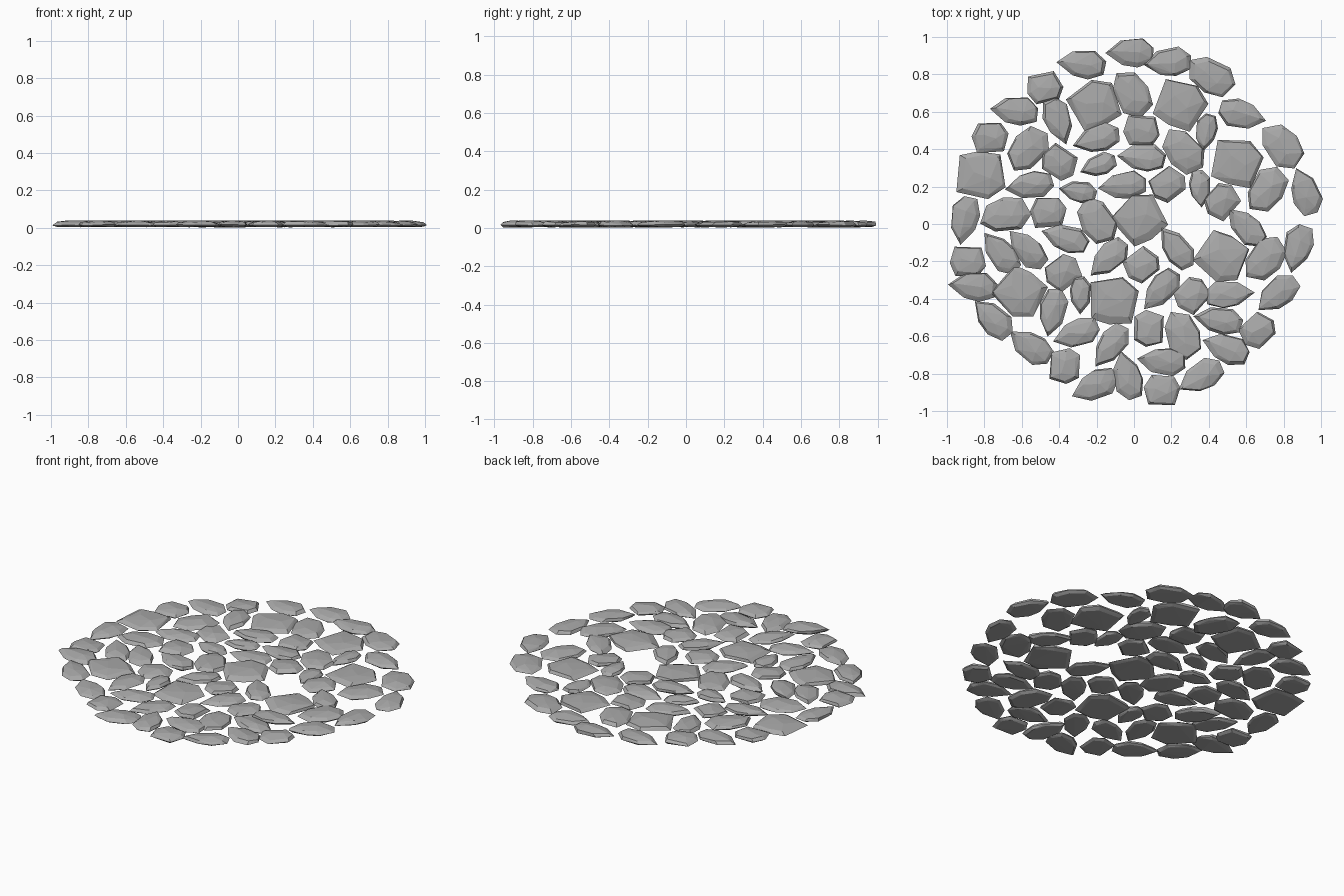
import bpy
import bmesh
import random
from math import radians, cos, sin
from mathutils import Vector

random.seed(7)

default_cube = bpy.data.objects.get("Cube")
if default_cube:
    bpy.data.objects.remove(default_cube, do_unlink=True)


def make_material(name, colour):
    material = bpy.data.materials.new(name)
    material.use_nodes = True
    material.diffuse_color = colour
    shader = material.node_tree.nodes["Principled BSDF"]
    shader.inputs["Base Color"].default_value = colour
    shader.inputs["Roughness"].default_value = 0.9
    return material


stone_grey = make_material("stone grey", (0.4, 0.4, 0.4, 1))

# Outlines of the stone kinds, in half lengths and half widths
SLAB = [(-1, -.7), (-.85, .85), (-.1, 1), (.8, .9), (1, -.5), (.3, -1)]
LEAF = [(-1, -.35), (-.4, .65), (.2, 1), (.85, .8), (1, -.1), (.6, -.9), (-.3, -1)]
OVAL = [(-1, -.2), (-.65, .75), (.1, 1), (.8, .7), (1, -.3), (.5, -1), (-.5, -.85)]
CHUNK = [(-1, .1), (-.65, .95), (.6, 1), (1, .3), (.75, -.9), (-.7, -1)]

# Where each stone lies: x, y and turn in degrees
slabs = [(-.82, .26, 0), (-.21, .64, 25), (.25, .64, -25), (.55, .33, -15),
         (.03, .03, 35), (.47, -.18, -30), (-.61, -.37, -35), (-.11, -.41, -5)]

outer_leaves = [(-.28, .85, 5), (-.02, .91, 10), (.18, .86, 15), (-.64, .6, 5),
                (.58, .59, 175), (.91, .17, -60), (-.9, .02, 90), (-.86, -.34, 5),
                (-.76, -.51, -35), (-.55, -.65, -45), (.88, -.13, 85), (.77, -.38, 50),
                (.49, -.67, -10), (.36, -.82, 40), (-.03, -.81, -85), (-.21, -.86, 15)]

inner_leaves = [(-.41, .55, 100), (-.2, .45, 25), (.04, .35, 5), (-.56, .21, 0),
                (-.06, .2, 15), (-.37, -.08, -8), (-.57, -.13, -55), (-.71, -.15, -60),
                (-.44, -.47, 70), (-.14, -.18, 35), (.22, -.13, -45), (.6, -.01, -55),
                (.51, -.38, 175), (.14, -.35, 40), (.45, -.52, 0), (.15, -.73, -15),
                (-.13, -.65, 45), (-.31, -.58, 10)]

ovals = [(.41, .79, -30), (-.01, .7, -60), (.79, .42, -50), (-.57, .4, 50),
         (.26, .39, -50), (.71, .18, 55), (-.69, .05, 12), (-.2, .02, -60),
         (.7, -.19, 50), (.26, -.59, -70)]

chunks = [(-.48, .73, 15), (-.77, .46, 0), (-.4, .33, -30), (.04, .5, 0),
          (.18, .21, 40), (.47, .12, 45), (-.46, .06, 0), (-.89, -.2, 0),
          (-.38, -.26, 35), (.04, -.22, 40), (.31, -.38, 45), (.08, -.56, 85),
          (.66, -.57, 45), (.15, -.89, -5), (-.37, -.76, 90)]

slivers = [(.39, .49, 90), (-.19, .31, 30), (-.3, .17, 0), (.35, .19, 85),
           (-.29, -.38, 80)]


def ring(outline, scale, height, wobble):
    """One level of a stone, slightly uneven."""
    return [Vector((x * scale * random.uniform(.95, 1.0),
                    y * scale * random.uniform(.95, 1.0),
                    height + random.uniform(-wobble, wobble)))
            for x, y in outline]


def build_stone(name, outline, length, width, x, y, turn):
    # Mirror some stones so that neighbours differ
    flip = random.choice((-1, 1))
    outline = [(px, py * flip) for px, py in outline]

    # Narrow base, wide waist, shoulder and a low off-centre ridge
    lean = Vector((random.uniform(-.1, .1), random.uniform(-.05, .15), 0))
    points = ring(outline, .82, .006, .003)
    points += ring(outline, 1.0, .015, .003)
    points += [p + lean for p in ring(outline, .82, .03, .004)]
    points += [Vector((-.35, .1, .038)) + lean, Vector((.3, -.15, .04)) + lean]

    mesh = bpy.data.meshes.new(name)
    bm = bmesh.new()
    c, s = cos(radians(turn)), sin(radians(turn))
    for p in points:
        px, py = p.x * length / 2, p.y * width / 2
        bm.verts.new((x + px * c - py * s, y + px * s + py * c, max(p.z, 0)))
    hull = bmesh.ops.convex_hull(bm, input=bm.verts)
    loose = [v for v in bm.verts if not v.link_faces]
    bmesh.ops.delete(bm, geom=loose, context="VERTS")
    bmesh.ops.recalc_face_normals(bm, faces=bm.faces)
    bm.to_mesh(mesh)
    bm.free()

    mesh.materials.append(stone_grey)
    stone = bpy.data.objects.new(name, mesh)
    bpy.context.collection.objects.link(stone)


# Lay out every kind of stone
kinds = [("square_slab", SLAB, slabs, .27, .26),
         ("outer_leaf_stone", LEAF, outer_leaves, .27, .16),
         ("inner_leaf_stone", LEAF, inner_leaves, .27, .15),
         ("oval_stone", OVAL, ovals, .28, .19),
         ("chunk_stone", CHUNK, chunks, .2, .165),
         ("sliver_stone", LEAF, slivers, .21, .12)]

for kind, outline, places, length, width in kinds:
    for number, (x, y, turn) in enumerate(places, start=1):
        build_stone(f"{kind}_{number}", outline, length, width, x, y, turn)
